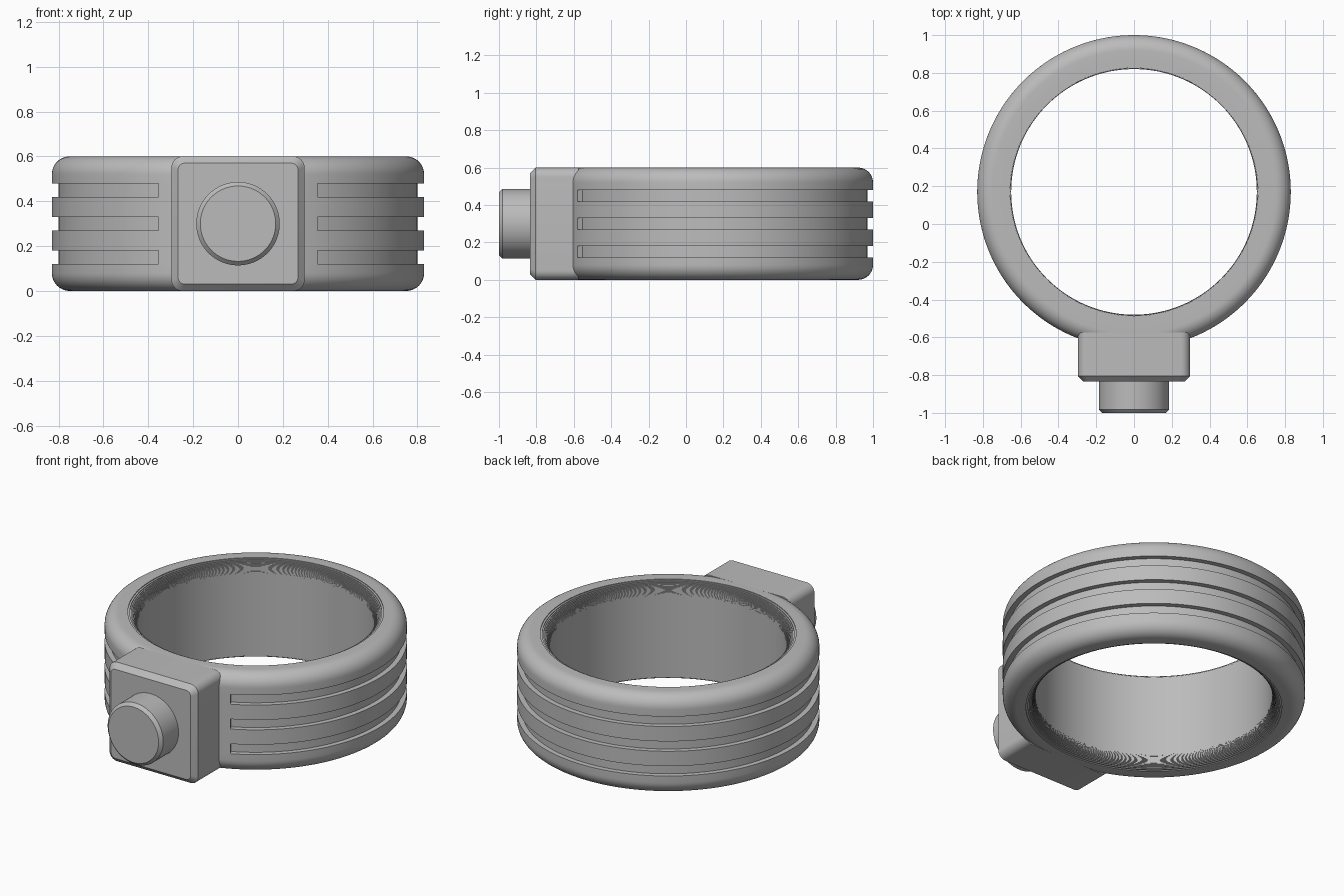
import bpy, bmesh
from math import sin, cos, pi, radians, sqrt

if "Cube" in bpy.data.objects:
    bpy.data.objects.remove(bpy.data.objects["Cube"])

grey = bpy.data.materials.new("plain grey")
grey.use_nodes = True
colour = (0.5, 0.5, 0.5, 1)
grey.diffuse_color = colour
grey.node_tree.nodes["Principled BSDF"].inputs["Base Color"].default_value = colour

HEIGHT, OUTER, INNER, FILLET = 0.6, 0.83, 0.65, 0.08
FLOOR = 0.8                       # radius of the groove floors
CENTRE_Y = 0.17
GROOVES = (0.12, 0.27, 0.42)      # lower edge of each groove
GROOVE_H = 0.06


def finish(bm, name):
    bmesh.ops.remove_doubles(bm, verts=bm.verts, dist=1e-5)
    bmesh.ops.recalc_face_normals(bm, faces=bm.faces)
    mesh = bpy.data.meshes.new(name)
    bm.to_mesh(mesh)
    bm.free()
    mesh.materials.append(grey)
    ob = bpy.data.objects.new(name, mesh)
    bpy.context.collection.objects.link(ob)
    bpy.ops.object.select_all(action='DESELECT')
    ob.select_set(True)
    bpy.context.view_layer.objects.active = ob
    bpy.ops.object.shade_smooth_by_angle(angle=radians(30))
    return ob


def skin(bm, loops, closed=False):
    """Join loops of equal length with quads."""
    rows = [[bm.verts.new(p) for p in loop] for loop in loops]
    pairs = list(zip(rows, rows[1:])) + ([(rows[-1], rows[0])] if closed else [])
    for a, b in pairs:
        for i in range(len(a)):
            j = (i + 1) % len(a)
            bm.faces.new((a[i], a[j], b[j], b[i]))
    if not closed:
        bm.faces.new(rows[0])
        bm.faces.new(rows[-1])


def band_profile(floor, steps=16, arc=10):
    """Cross-section: stepped inner rims, smooth outer rims, grooves outside."""
    stairs = []
    for i in range(steps):
        r = INNER + FILLET - sqrt(FILLET**2 - (FILLET * i / steps)**2)
        z = HEIGHT - FILLET + FILLET * i / steps
        stairs += [(r, z), (r, z + FILLET / steps)]
    rim = [(OUTER - FILLET + FILLET * sin(a), HEIGHT - FILLET + FILLET * cos(a))
           for a in (pi / 2 * k / arc for k in range(arc + 1))]
    top = stairs + rim
    bottom = [(r, HEIGHT - z) for r, z in reversed(top)]
    side = []
    for z in reversed(GROOVES):
        hi = z + GROOVE_H
        side += [(OUTER, hi), (floor, hi), (floor, z), (OUTER, z)]
    return top + side + bottom


# Band: swept around, with the grooves stopping short of the front block
END, SEGS = radians(25.3), 200
plain, grooved = band_profile(OUTER), band_profile(FLOOR)
stations = [(-END + 2 * END * k / 28, plain) for k in range(29)]
stations += [(END + (2 * pi - 2 * END) * k / SEGS, grooved) for k in range(SEGS + 1)]
bm = bmesh.new()
skin(bm, [[(r * sin(a), CENTRE_Y - r * cos(a), z) for r, z in prof]
          for a, prof in stations], closed=True)
finish(bm, "band")


# Front block: rounded rectangle with a chamfered front
def rounded_rect(half_x, half_z, radius, y, n=8):
    pts = []
    for q, (sx, sz) in enumerate(((1, 1), (-1, 1), (-1, -1), (1, -1))):
        for k in range(n + 1):
            a = pi / 2 * (q + k / n)
            pts.append((sx * (half_x - radius) + radius * cos(a), y,
                        HEIGHT / 2 + sz * (half_z - radius) + radius * sin(a)))
    return pts


bm = bmesh.new()
skin(bm, [rounded_rect(0.267, 0.27, 0.03, -0.835),
          rounded_rect(0.297, 0.3, 0.05, -0.805),
          rounded_rect(0.297, 0.3, 0.05, -0.575)])
finish(bm, "front_block")


# Button: short cylinder with a chamfered rim
def circle(radius, y, n=96):
    return [(radius * cos(2 * pi * k / n), y, HEIGHT / 2 + radius * sin(2 * pi * k / n))
            for k in range(n)]


bm = bmesh.new()
skin(bm, [circle(0.168, -1), circle(0.186, -0.982), circle(0.186, -0.8)])
finish(bm, "button")
